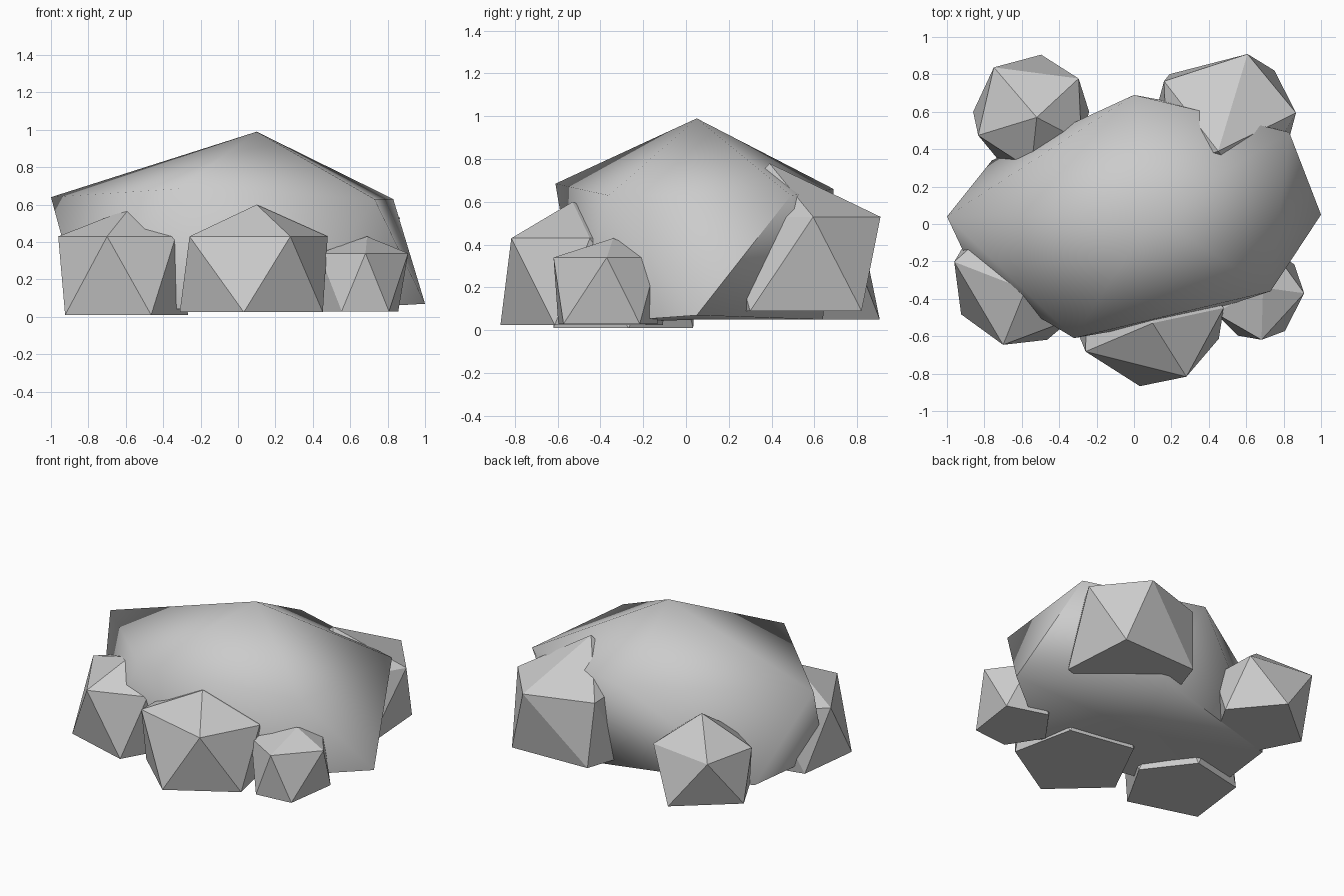
import bpy, bmesh
from math import radians, sin, cos

if "Cube" in bpy.data.objects:
    bpy.data.objects.remove(bpy.data.objects["Cube"])


def ico_rock(name, apex, upper, lower, smooth=None):
    """Irregular icosahedron with its underside flattened: apex, two rings of five, flat base.
    Both rings run counter-clockwise; lower[i] sits between upper[i] and upper[i+1]."""
    bm = bmesh.new()
    a = bm.verts.new(apex)
    u = [bm.verts.new(p) for p in upper]
    l = [bm.verts.new(p) for p in lower]
    for i in range(5):
        j = (i + 1) % 5
        bm.faces.new((a, u[i], u[j]))
        bm.faces.new((u[i], l[i], u[j]))
        bm.faces.new((u[j], l[i], l[j]))
    # underside fan
    n = [sum(p[k] for p in lower) / 5 for k in range(3)]
    b = bm.verts.new(n)
    for i in range(5):
        bm.faces.new((b, l[(i + 1) % 5], l[i]))
    bmesh.ops.recalc_face_normals(bm, faces=bm.faces)
    me = bpy.data.meshes.new(name)
    bm.to_mesh(me)
    bm.free()
    ob = bpy.data.objects.new(name, me)
    bpy.context.collection.objects.link(ob)
    if smooth:
        bpy.ops.object.select_all(action='DESELECT')
        ob.select_set(True)
        bpy.context.view_layer.objects.active = ob
        bpy.ops.object.shade_smooth_by_angle(angle=radians(smooth))


def ring(c, r, z, angles):
    return [(c[0] + r * cos(radians(t)), c[1] + r * sin(radians(t)), z) for t in angles]


# large central boulder
ico_rock("main_boulder", (0.10, 0.05, 0.99),
         [(0.73, -0.36, 0.63), (0.83, 0.49, 0.63), (0.0, 0.69, 0.66),
          (-1.0, 0.04, 0.64), (-0.32, -0.61, 0.685)],
         [(1.0, 0.05, 0.07), (0.27, 0.64, 0.05), (-0.76, 0.34, 0.05),
          (-0.84, -0.30, 0.05), (0.30, -0.50, 0.03)], smooth=70)

# small stones: name, centre, apex, radius, ring heights, upper angles, lower angles
stones = [
    ("front_stone", (0.08, -0.47), (0.10, -0.53, 0.60), 0.40, 0.43, 0.025,
     (-148, -60, 3, 80, 145), (-97, -21, 45, 115, 192)),
    ("left_stone", (-0.62, -0.30), (-0.58, -0.35, 0.58), 0.355, 0.43, 0.01,
     (-103, -36, 40, 100, 164), (-64, 5, 70, 135, 211)),
    ("right_stone", (0.66, -0.37), (0.69, -0.34, 0.43), 0.25, 0.34, 0.03,
     (0, 72, 144, 205, 275), (38, 108, 180, 245, 306)),
    ("back_right_stone", (0.48, 0.54), (0.45, 0.39, 0.78), 0.39, 0.53, 0.09,
     (8, 71, 145, 220, 290), (46, 138, 185, 255, 322)),
    ("back_left_stone", (-0.55, 0.60), (-0.52, 0.57, 0.57), 0.31, 0.38, 0.05,
     (130, 204, 270, 330, 35), (180, 235, 300, 0, 80)),
]
for name, c, apex, r, zu, zl, au, al in stones:
    ico_rock(name, apex, ring(c, r, zu, au), ring(c, r, zl, al))
